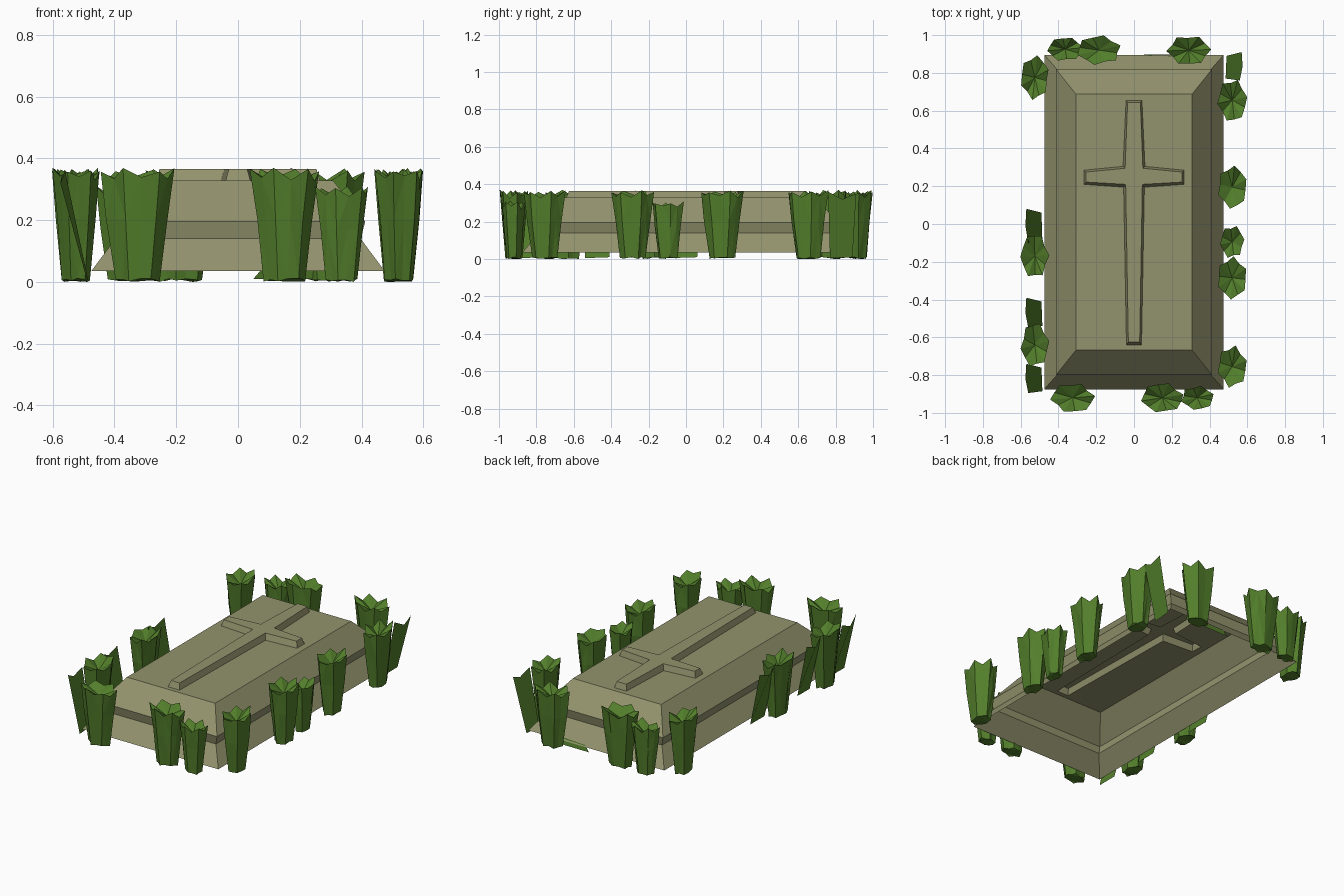
import bpy, bmesh, math, random
from mathutils import Vector

if "Cube" in bpy.data.objects:
    bpy.data.objects.remove(bpy.data.objects["Cube"])

random.seed(4)


def material(name, rgb):
    m = bpy.data.materials.new(name)
    m.diffuse_color = (*rgb, 1)
    m.use_nodes = True
    m.node_tree.nodes["Principled BSDF"].inputs["Base Color"].default_value = m.diffuse_color
    return m


STONE = material("mossy stone", (0.29, 0.29, 0.155))
GRASS = material("grass green", (0.085, 0.21, 0.024))


def finish(bm, name, mat):
    me = bpy.data.meshes.new(name)
    bm.to_mesh(me)
    bm.free()
    me.materials.append(mat)
    ob = bpy.data.objects.new(name, me)
    bpy.context.collection.objects.link(ob)
    return ob


def bridge(bm, a, b):
    n = len(a)
    for i in range(n):
        j = (i + 1) % n
        bm.faces.new((a[i], a[j], b[j], b[i]))


def edges_of(bm, loop):
    n = len(loop)
    return [bm.edges.get((loop[i], loop[(i + 1) % n])) for i in range(n)]


# Stone slab: hollow stepped shell, flared foot, lip and sloping shoulder
bm = bmesh.new()
prev = None
CY = 0.01
for hx, hy, z in [(0.475, 0.885, 0.035), (0.397, 0.797, 0.14),
                  (0.412, 0.808, 0.195), (0.308, 0.678, 0.328)]:
    ring = [bm.verts.new((sx * hx, CY + sy * hy, z))
            for sx, sy in ((-1, -1), (1, -1), (1, 1), (-1, 1))]
    if prev:
        bridge(bm, prev, ring)
    prev = ring

# Raised tapering cross, joined into the top of the slab
half = [(0.042, 0.655), (0.058, 0.305), (0.265, 0.285), (0.265, 0.21),
        (0.055, 0.195), (0.04, -0.64)]
outline = half + [(-x, y) for x, y in reversed(half)]
inset = [(0.034, 0.643), (0.047, 0.295), (0.254, 0.275), (0.254, 0.222),
         (0.044, 0.21), (0.03, -0.625)]
inner = inset + [(-x, y) for x, y in reversed(inset)]
foot = [bm.verts.new((x, y, 0.328)) for x, y in outline]
crest = [bm.verts.new((x, y, 0.365)) for x, y in inner]
bridge(bm, foot, crest)
bmesh.ops.triangle_fill(bm, use_beauty=True, use_dissolve=False,
                        edges=edges_of(bm, foot) + edges_of(bm, prev))
bm.faces.new(crest)
bmesh.ops.recalc_face_normals(bm, faces=bm.faces)
finish(bm, "grave_slab", STONE)


# Grass tuft: flaring folded cup with jagged rim and a dished top
def tuft(cx, cy, hx, hy, h):
    bm = bmesh.new()
    n = 12
    low, mid, rim = [], [], []
    turn = random.uniform(0, 0.5)
    for i in range(n):
        a = 2 * math.pi * i / n + turn
        c, s = math.cos(a), math.sin(a)
        tip = i % 2 == 0
        r = 1.0 if tip else random.uniform(0.78, 0.9)
        for ring, k, z in (
                (low, 0.6 * r, random.uniform(0.0, 0.012)),
                (mid, (0.84 if tip else 0.74) * random.uniform(0.92, 1.04), h * 0.55),
                (rim, r, h - (random.uniform(0, 0.015) if tip
                              else random.uniform(0.025, 0.045)))):
            ring.append(bm.verts.new((cx + hx * k * c, cy + hy * k * s, z)))
    bridge(bm, low, mid)
    bridge(bm, mid, rim)
    bm.faces.new(low[::-1])
    centre = bm.verts.new((cx, cy, h - 0.07))
    for i in range(n):
        bm.faces.new((rim[i], rim[(i + 1) % n], centre))
    bmesh.ops.triangulate(bm, faces=bm.faces)
    bmesh.ops.recalc_face_normals(bm, faces=bm.faces)
    finish(bm, "grass_tuft", GRASS)


# Single leaning blade against a long side
def blade(side, y0, y1):
    bm = bmesh.new()
    ym = (y0 + y1) / 2
    pts = [(0.485, y0 + 0.01, 0.005), (0.49, y1 - 0.02, 0.01),
           (0.57, y1, 0.35), (0.575, ym, 0.32), (0.56, y0, 0.36)]
    vs = [bm.verts.new((side * x, y, z)) for x, y, z in pts]
    bm.faces.new(vs)
    finish(bm, "grass_blade", GRASS)


for args in [
    # front row
    (-0.325, -0.92, 0.12, 0.08, 0.37), (0.15, -0.92, 0.115, 0.08, 0.37),
    (0.335, -0.92, 0.09, 0.065, 0.31),
    # back row
    (-0.365, 0.925, 0.095, 0.065, 0.32), (-0.185, 0.92, 0.12, 0.08, 0.37),
    (0.29, 0.92, 0.12, 0.08, 0.37),
    # right row
    (0.52, 0.655, 0.08, 0.115, 0.37), (0.52, 0.195, 0.08, 0.115, 0.37),
    (0.52, -0.095, 0.065, 0.09, 0.31), (0.52, -0.285, 0.08, 0.115, 0.37),
    (0.52, -0.755, 0.08, 0.115, 0.37),
    # left row
    (-0.525, 0.775, 0.077, 0.12, 0.37), (-0.525, -0.17, 0.077, 0.12, 0.37),
    (-0.525, -0.64, 0.077, 0.12, 0.37),
]:
    tuft(*args)

blade(1, 0.76, 0.91)
for y0, y1 in [(-0.1, 0.08), (-0.55, -0.39), (-0.895, -0.74)]:
    blade(-1, y0, y1)

# Low strip of grass along the back foot
bm = bmesh.new()
bm.faces.new([bm.verts.new(p) for p in
              [(0.05, 0.897, 0.01), (0.36, 0.897, 0.01),
               (0.34, 0.885, 0.055), (0.08, 0.89, 0.045)]])
finish(bm, "grass_strip", GRASS)
